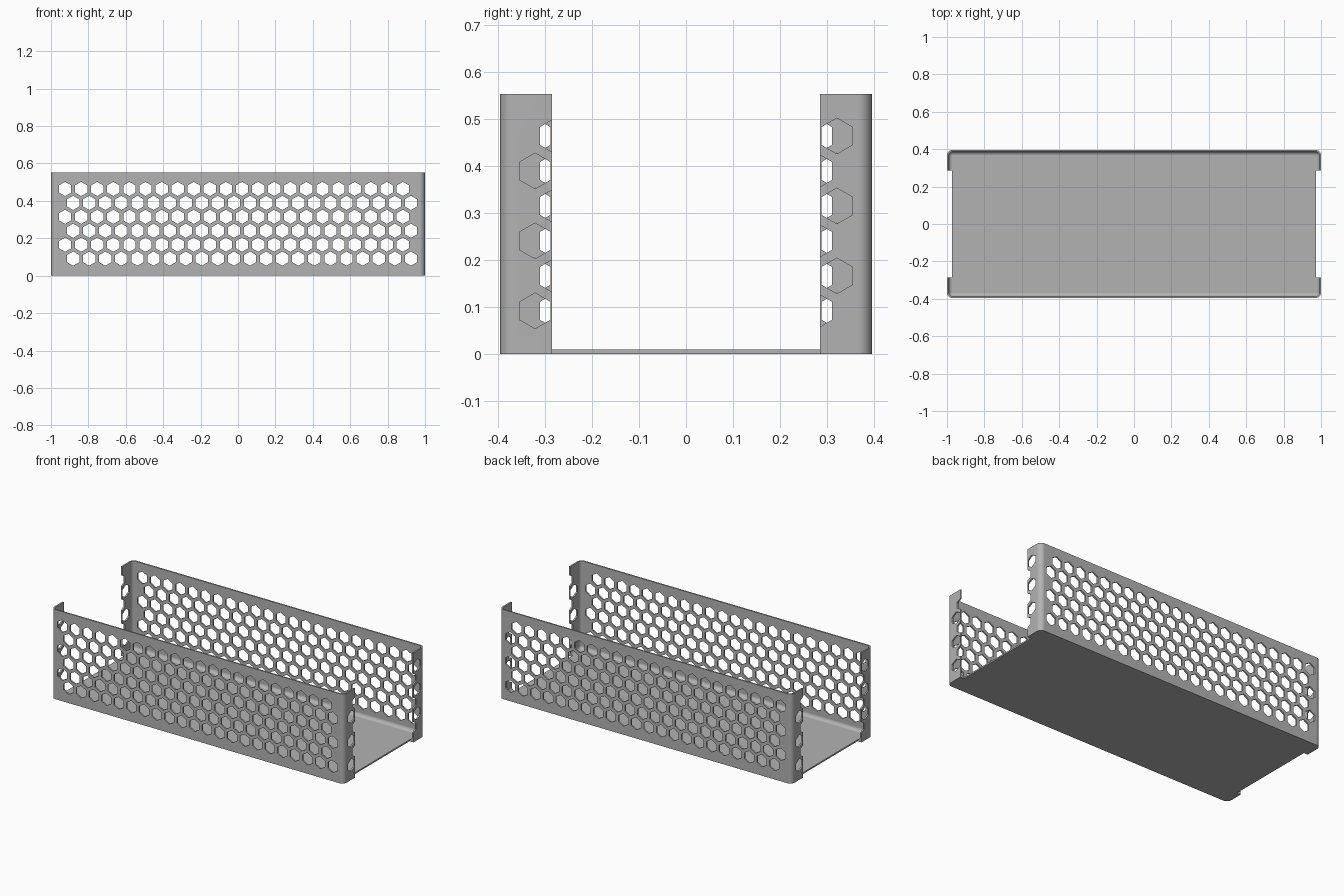
import bpy, bmesh, math

cube = bpy.data.objects.get("Cube")
if cube:
    bpy.data.objects.remove(cube, do_unlink=True)

HX, HY, TOP = 1.0, 0.396, 0.553     # half length, half width, height
WALL, BEND = 0.009, 0.03            # sheet thickness, outer corner radius
LIP, FLOOR_END = 0.285, 0.973       # end opening half width, floor half length
PITCH, ROW, HEX = 0.086, 0.0745, 0.038
LOW_ROW, ROWS, COLS = 0.0915, 6, 22
SEG = 8

metal = bpy.data.materials.new("grey_metal")
metal.use_nodes = True
grey = (0.45, 0.45, 0.45, 1)
metal.diffuse_color = grey
metal.node_tree.nodes["Principled BSDF"].inputs["Base Color"].default_value = grey


def make(name, bm):
    bmesh.ops.recalc_face_normals(bm, faces=bm.faces)
    mesh = bpy.data.meshes.new(name)
    bm.to_mesh(mesh)
    bm.free()
    mesh.materials.append(metal)
    ob = bpy.data.objects.new(name, mesh)
    bpy.context.collection.objects.link(ob)
    return ob


def loft(bm, rings):
    """Skin a stack of closed point loops and cap both ends."""
    loops = [[bm.verts.new(p) for p in ring] for ring in rings]
    n = len(loops[0])
    for a, b in zip(loops, loops[1:]):
        for i in range(n):
            j = (i + 1) % n
            bm.faces.new((a[i], a[j], b[j], b[i]))
    bm.faces.new(loops[0][::-1])
    bm.faces.new(loops[-1])


def rounded_rect(hx, hy, r, z):
    points = []
    for quarter, (sx, sy) in enumerate([(1, 1), (-1, 1), (-1, -1), (1, -1)]):
        for k in range(SEG + 1):
            a = (quarter + k / SEG) * math.pi / 2
            points.append((sx * (hx - r) + r * math.cos(a),
                           sy * (hy - r) + r * math.sin(a), z))
    return points


def hexagon(bm, u, z, start, end, along_x):
    """Upright hexagonal prism, running along x or y."""
    def ring(d):
        for k in range(6):
            a = math.radians(60 * k + 30)
            p, h = u + HEX * math.cos(a), z + HEX * math.sin(a)
            yield (d, p, h) if along_x else (p, d, h)
    loft(bm, [list(ring(start)), list(ring(end))])


def cut(ob, bm):
    cutter = make("cutter", bm)
    cutter.hide_render = True
    mod = ob.modifiers.new("cut", "BOOLEAN")
    mod.operation, mod.solver, mod.object = "DIFFERENCE", "EXACT", cutter
    bpy.context.view_layer.objects.active = ob
    bpy.ops.object.modifier_apply(modifier=mod.name)
    bpy.data.objects.remove(cutter, do_unlink=True)


# Outer block with rounded upright corners
bm = bmesh.new()
loft(bm, [rounded_rect(HX, HY, BEND, z) for z in (0, TOP)])
tray = make("perforated_tray", bm)

# Hollow inside with a rounded bend between floor and walls
bm = bmesh.new()
inner = BEND - WALL
rings = []
for k in range(SEG + 1):
    a = k / SEG * math.pi / 2
    inset = min(inner * (1 - math.sin(a)), inner - 0.001)
    rings.append(rounded_rect(HX - WALL - inset, HY - WALL - inset,
                              inner - inset, WALL + inner * (1 - math.cos(a))))
rings.append(rounded_rect(HX - WALL, HY - WALL, inner, TOP + 0.1))
loft(bm, rings)
cut(tray, bm)

# Open ends, leaving a narrow lip at each corner
bm = bmesh.new()
for side in (-1, 1):
    loft(bm, [[(side * x, y, z) for x, y in ((FLOOR_END, -LIP), (1.1, -LIP),
                                             (1.1, LIP), (FLOOR_END, LIP))]
              for z in (-0.1, TOP + 0.1)])
cut(tray, bm)

# Staggered hexagonal holes through both long walls
bm = bmesh.new()
for row in range(ROWS):
    shift = PITCH / 4 * (-1 if row % 2 else 1)
    for col in range(COLS):
        x = (col - (COLS - 1) / 2) * PITCH + shift
        hexagon(bm, x, LOW_ROW + row * ROW, -0.5, 0.5, False)
cut(tray, bm)

# Holes in the corner lips, alternately whole and cut by the lip edge
bm = bmesh.new()
for end in (-1, 1):
    for side in (-1, 1):
        for row in range(ROWS):
            whole = (row % 2 == 1) == (end == side)
            y = side * (0.3215 if whole else 0.3215 - PITCH / 2)
            hexagon(bm, y, LOW_ROW + row * ROW, end * 0.95, end * 1.05, True)
cut(tray, bm)

# Smooth bends, crisp edges
bpy.ops.object.select_all(action="DESELECT")
tray.select_set(True)
bpy.context.view_layer.objects.active = tray
bpy.ops.object.shade_smooth_by_angle(angle=math.radians(30))
weighted = tray.modifiers.new("flat_walls", "WEIGHTED_NORMAL")
weighted.keep_sharp = True
